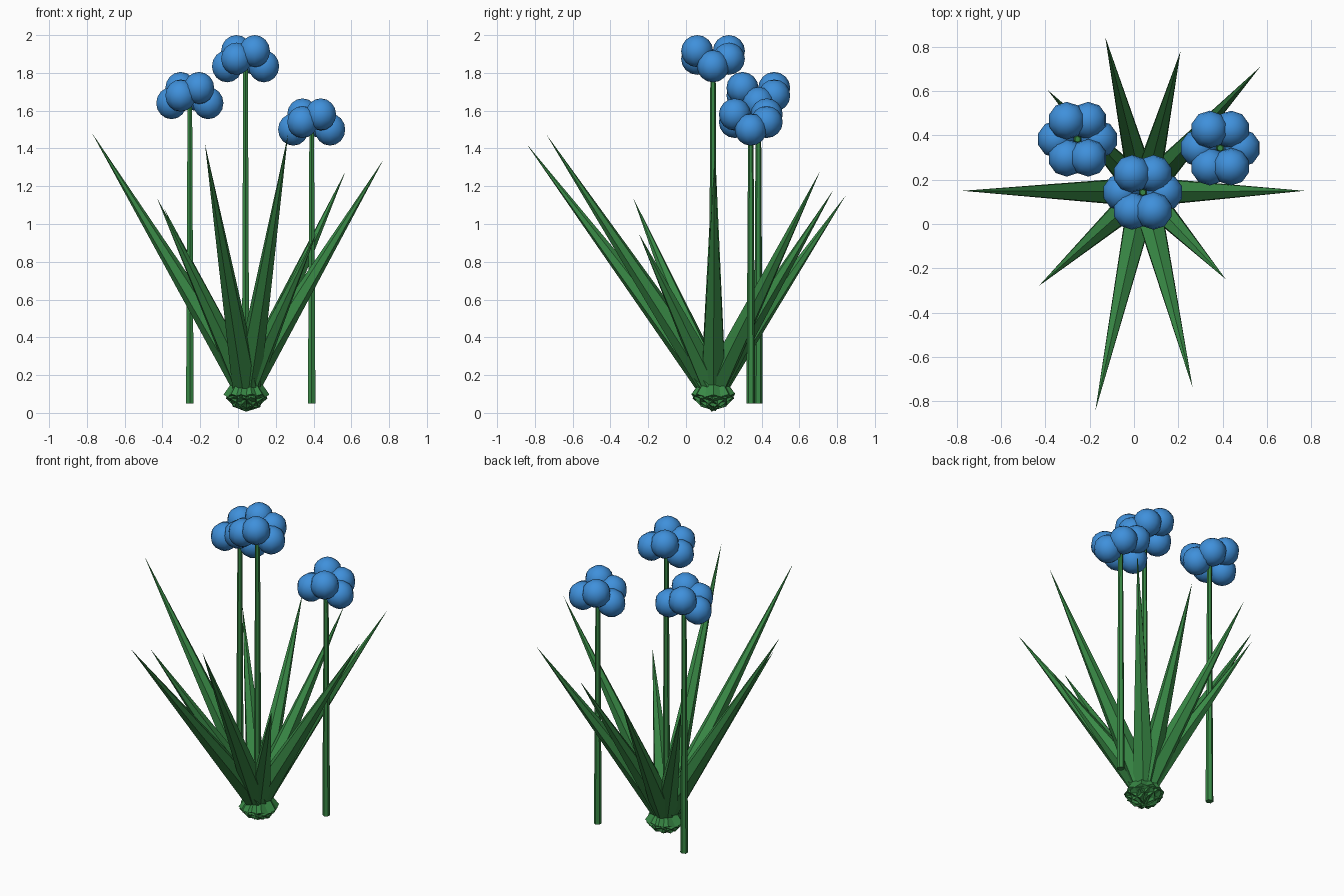
import bpy, math
from mathutils import Vector

if "Cube" in bpy.data.objects:
    bpy.data.objects.remove(bpy.data.objects["Cube"])


def material(name, rgb):
    m = bpy.data.materials.new(name)
    m.diffuse_color = (*rgb, 1)
    m.use_nodes = True
    m.node_tree.nodes["Principled BSDF"].inputs["Base Color"].default_value = m.diffuse_color
    return m


GREEN = material("leaf green", (0.04, 0.25, 0.06))
BLUE = material("petal blue", (0.05, 0.28, 0.71))


def tapered(name, start, end, r1, r2, sides):
    """Cone running from start to end."""
    start, end = Vector(start), Vector(end)
    d = end - start
    bpy.ops.mesh.primitive_cone_add(vertices=sides, radius1=r1, radius2=r2,
                                    depth=d.length, location=(start + end) / 2,
                                    rotation=d.to_track_quat('Z', 'Y').to_euler())
    ob = bpy.context.object
    ob.name = name
    ob.data.materials.append(GREEN)


# Spiky leaves: long cones whose bases overshoot the centre and form the clump
CX, CY = 0.045, 0.145
tips = [(0.77, 0.15, 1.34), (0.57, 0.71, 1.28), (0.21, 0.78, 1.18),
        (-0.13, 0.845, 1.15), (-0.39, 0.605, 1.08), (-0.775, 0.15, 1.485),
        (-0.43, -0.28, 1.14), (-0.175, -0.845, 1.425), (0.265, -0.74, 1.475),
        (0.415, -0.25, 0.95)]
for i, t in enumerate(tips):
    out = Vector((t[0] - CX, t[1] - CY, 0)).normalized()
    base = Vector((CX, CY, 0.055)) - out * 0.053
    tapered(f"leaf_{i + 1}", base, t, 0.08, 0.0, 6)

# Flowers: a stem topped by a ring of six petal balls at stepped heights
flowers = [(0.04, 0.143, 1.835), (-0.255, 0.383, 1.64), (0.39, 0.343, 1.5)]
for i, (x, y, z) in enumerate(flowers):
    tapered(f"stem_{i + 1}", (x, y, 0.05), (x, y, z + 0.01), 0.023, 0.014, 6)
    for k in range(6):
        a = math.radians(60 * k)
        bpy.ops.mesh.primitive_uv_sphere_add(
            segments=10, ring_count=8, radius=0.085,
            location=(x + 0.097 * math.cos(a), y + 0.097 * math.sin(a), z + 0.04 * (k % 3)))
        ob = bpy.context.object
        ob.name = f"flower_{i + 1}_petal_{k + 1}"
        ob.data.materials.append(BLUE)
        bpy.ops.object.shade_smooth()
